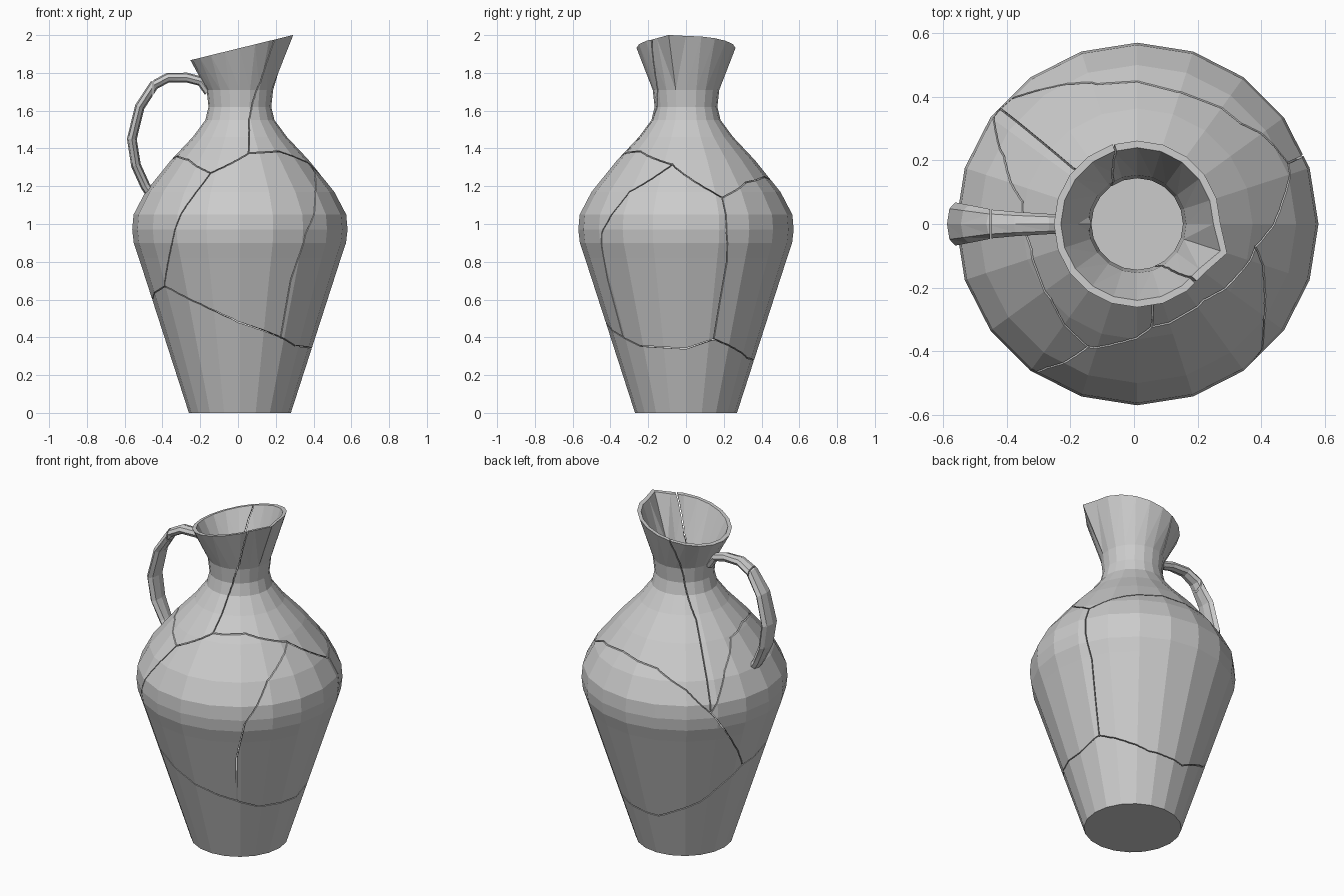
import bpy, bmesh, math
from mathutils import Vector

if "Cube" in bpy.data.objects:
    bpy.data.objects.remove(bpy.data.objects["Cube"])

SIDES, CX, GAP, WALL = 20, 0.01, 0.0026, 0.022
PROFILE = [(0.27, 0), (0.535, 0.82), (0.562, 0.9), (0.57, 0.97), (0.563, 1.05),
           (0.50, 1.17), (0.363, 1.34), (0.25, 1.46), (0.183, 1.55),
           (0.166, 1.62), (0.176, 1.71), (0.262, 1.93)]


def make_object(name, bm):
    bmesh.ops.triangulate(bm, faces=bm.faces)
    bmesh.ops.recalc_face_normals(bm, faces=bm.faces)
    me = bpy.data.meshes.new(name)
    bm.to_mesh(me)
    bm.free()
    ob = bpy.data.objects.new(name, me)
    bpy.context.collection.objects.link(ob)
    return ob


def loft(name, rings):
    """Skin closed rings of equal length and cap both ends."""
    bm = bmesh.new()
    vs = [[bm.verts.new(p) for p in ring] for ring in rings]
    n = len(vs[0])
    for a, b in zip(vs, vs[1:]):
        for i in range(n):
            j = (i + 1) % n
            bm.faces.new((a[i], a[j], b[j], b[i]))
    bm.faces.new(vs[0])
    bm.faces.new(vs[-1])
    return make_object(name, bm)


def volume(mesh):
    bm = bmesh.new()
    bm.from_mesh(mesh)
    v = bm.calc_volume()
    bm.free()
    return v


def cut(target, cutter):
    """Subtract the cutter; keep the result only if just a sliver was lost."""
    before = volume(target.data)
    bpy.context.view_layer.objects.active = target
    for solver in ('MANIFOLD', 'EXACT', 'FLOAT'):
        backup = target.data.copy()
        mod = target.modifiers.new("cut", 'BOOLEAN')
        mod.operation, mod.solver, mod.object = 'DIFFERENCE', solver, cutter
        bpy.ops.object.modifier_apply(modifier=mod.name)
        if 0.96 * before < volume(target.data) < 0.99999 * before:
            break
        target.data = backup
    bpy.data.objects.remove(cutter)


# Jug body: outer wall up, over the slanted rim with its pouring lip, inner wall down
def ring(r, z, rim):
    pts = []
    for i in range(SIDES):
        a = 2 * math.pi * i / SIDES
        rr = r + 0.035 if rim and i == SIDES - 1 else r
        x, y = CX + rr * math.cos(a), rr * math.sin(a)
        pts.append((x, y, 1.929 + 0.245 * x if rim else z))
    return pts


rings = [ring(r, z, z > 1.9) for r, z in PROFILE]
rings += [ring(r - WALL - (0.008 if 1.1 < z < 1.5 else 0), max(z, 0.03), z > 1.9)
          for r, z in reversed(PROFILE)]
jug = loft("jug_body", rings)


# Cracks: thin curved blades that follow the wall, as (angle, height) paths
def radius(z):
    for (r0, z0), (r1, z1) in zip(PROFILE, PROFILE[1:]):
        if z <= z1:
            return r0 + (r1 - r0) * (z - z0) / (z1 - z0)
    return PROFILE[-1][0]


def blade(path):
    pts = []
    for (a0, z0), (a1, z1) in zip(path, path[1:]):
        for k in range(5):
            t = k / 5
            pts.append((a0 + (a1 - a0) * t, z0 + (z1 - z0) * t))
    pts.append(path[-1])
    dirs = [Vector((math.cos(math.radians(a)), math.sin(math.radians(a)), 0)) for a, z in pts]
    mids = [Vector((CX, 0, z)) + d * radius(z) for d, (a, z) in zip(dirs, pts)]
    # overshoot both ends a little so neighbouring cracks join
    mids[0] += (mids[0] - mids[1]).normalized() * 0.0041
    mids[-1] += (mids[-1] - mids[-2]).normalized() * 0.0043
    rings = []
    for i, (m, d) in enumerate(zip(mids, dirs)):
        tan = mids[min(i + 1, len(mids) - 1)] - mids[max(i - 1, 0)]
        s = tan.cross(d).normalized() * GAP
        rings.append([m - d * 0.07 - s, m - d * 0.07 + s, m + d * 0.07 + s, m + d * 0.07 - s])
    return loft("crack_cutter", rings)


CRACKS = [
    [(-112, 1.27), (-82, 1.375), (-49, 1.385), (-11, 1.315), (22, 1.14)],
    [(-112, 1.27), (-139, 1.34), (-166, 1.36), (-191, 1.33), (-207, 1.2), (-220, 1.0)],
    [(140, 1.0), (126, 1.13), (106, 1.22), (73, 1.25), (44, 1.22), (22, 1.14)],
    [(140, 1.0), (139, 1.44), (125, 1.62), (97, 2.05)],
    [(-82, 1.375), (-75, 1.55), (-55, 1.75), (-40, 2.08)],
    [(-112, 1.27), (-122, 1.1), (-130, 0.9), (-145, 0.67)],
    [(-145, 0.67), (-91, 0.48), (-57, 0.4), (-40, 0.355), (0, 0.34), (22, 0.39)],
    [(-11, 1.315), (-37, 1.17), (-52, 0.95), (-57, 0.7), (-57, 0.4)],
    [(22, 1.14), (22.5, 0.95), (24.5, 0.8), (22, 0.39)],
    [(-145, 0.67), (-170, 0.62), (-190, 0.58)],
    [(140, 1.0), (170, 0.58)],
    [(170, 0.58), (138, 0.38), (101, 0.27), (64, 0.29), (22, 0.39)],
]
for path in CRACKS:
    cut(jug, blade(path))

# Handle: eight-sided sweep, wider towards the bottom (x, z, half width)
HANDLE = [(-0.155, 1.7, 0.03), (-0.195, 1.755, 0.03), (-0.27, 1.775, 0.032), (-0.37, 1.775, 0.038),
          (-0.445, 1.735, 0.045), (-0.52, 1.62, 0.06), (-0.562, 1.45, 0.068),
          (-0.54, 1.31, 0.062), (-0.49, 1.2, 0.05), (-0.455, 1.15, 0.055)]
rings = []
for i, (x, z, w) in enumerate(HANDLE):
    p, q = HANDLE[max(i - 1, 0)], HANDLE[min(i + 1, len(HANDLE) - 1)]
    t = Vector((q[0] - p[0], 0, q[1] - p[1])).normalized()
    n = Vector((t.z, 0, -t.x)) * 0.026
    rings.append([Vector((x, 0, z)) + n * math.cos(a) + Vector((0, w * math.sin(a), 0))
                  for a in (math.pi * k / 4 for k in range(8))])
handle = loft("handle", rings)

# Break across the top of the handle
bm = bmesh.new()
bmesh.ops.create_cube(bm, size=1)
bmesh.ops.scale(bm, vec=(GAP * 2, 0.3, 0.2), verts=bm.verts)
bmesh.ops.translate(bm, vec=(-0.45, 0, 1.73), verts=bm.verts)
cut(handle, make_object("break_cutter", bm))
